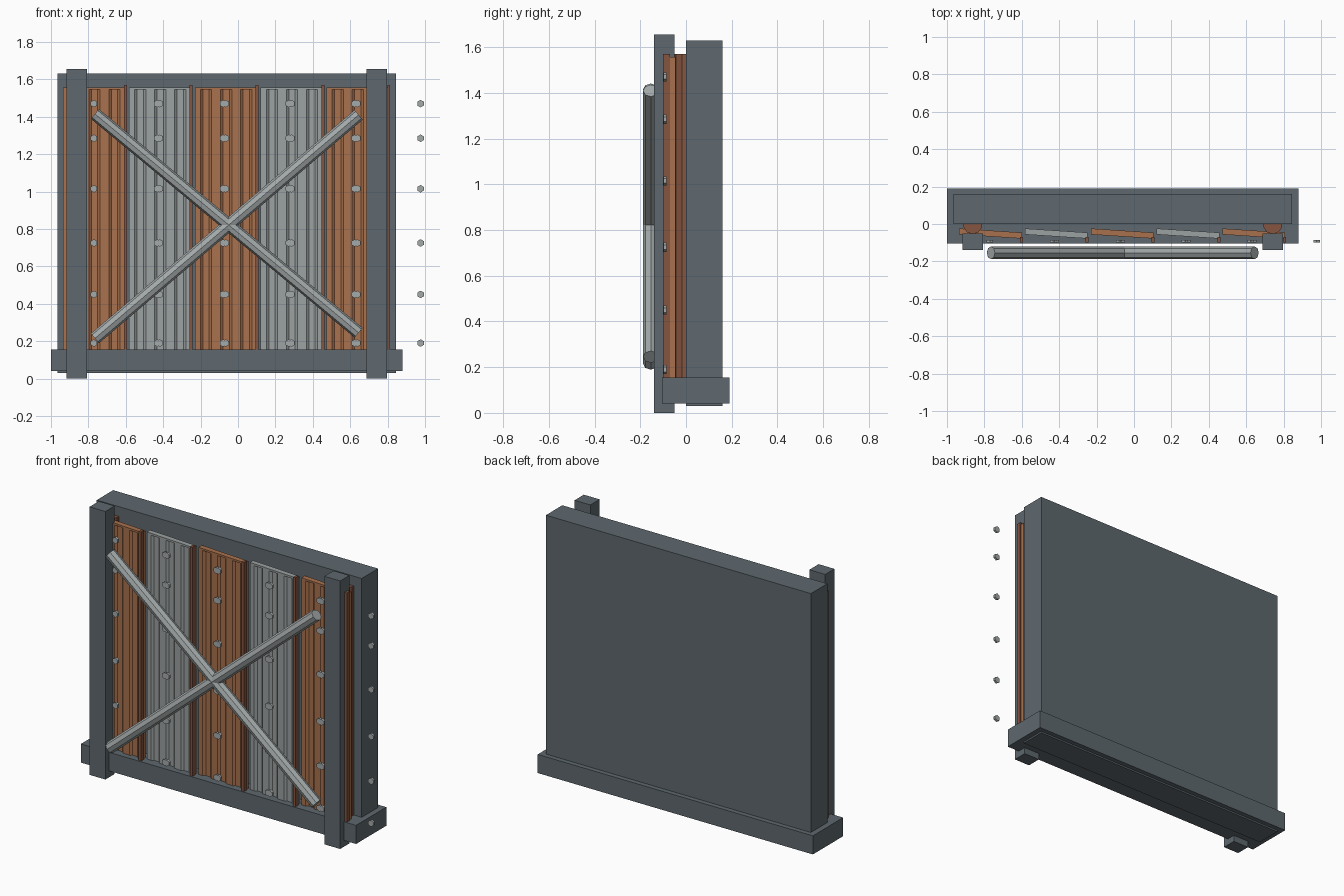
import bpy, bmesh, math
from mathutils import Vector

if "Cube" in bpy.data.objects:
    bpy.data.objects.remove(bpy.data.objects["Cube"])


def material(name, rgb):
    m = bpy.data.materials.new(name)
    m.diffuse_color = (*rgb, 1)
    m.use_nodes = True
    m.node_tree.nodes["Principled BSDF"].inputs["Base Color"].default_value = m.diffuse_color
    return m


FRAME = material("slate_frame", (0.112, 0.140, 0.156))
RUST = material("rust_orange", (0.400, 0.165, 0.075))
DARK_RUST = material("dark_rust", (0.235, 0.090, 0.050))
STEEL = material("grey_steel", (0.330, 0.355, 0.355))
TUBE = material("light_steel", (0.370, 0.400, 0.400))


def finish(name, bm, mat):
    bmesh.ops.recalc_face_normals(bm, faces=bm.faces)
    me = bpy.data.meshes.new(name)
    bm.to_mesh(me)
    bm.free()
    me.materials.append(mat)
    ob = bpy.data.objects.new(name, me)
    bpy.context.collection.objects.link(ob)
    return ob


def box(name, x, y, z, mat):
    bm = bmesh.new()
    bmesh.ops.create_cube(bm, size=1)
    for v in bm.verts:
        v.co = [r[0] if c < 0 else r[1] for c, r in zip(v.co, (x, y, z))]
    return finish(name, bm, mat)


def prism(name, outline, z0, z1, mat):
    """Extrude an xy outline upward."""
    bm = bmesh.new()
    face = bm.faces.new([bm.verts.new((x, y, z0)) for x, y in outline])
    top = bmesh.ops.extrude_face_region(bm, geom=[face])["geom"]
    for v in top:
        if isinstance(v, bmesh.types.BMVert):
            v.co.z = z1
    return finish(name, bm, mat)


def rod(name, a, b, radius, sides, mat):
    a, b = Vector(a), Vector(b)
    bpy.ops.mesh.primitive_cylinder_add(vertices=sides, radius=radius,
                                        depth=(b - a).length, location=(a + b) / 2)
    ob = bpy.context.object
    ob.name = name
    ob.rotation_euler = (b - a).to_track_quat('Z', 'Y').to_euler()
    ob.data.materials.append(mat)
    return ob


# Back wall, base beam and front posts
box("back_wall", (-0.965, 0.845), (0, 0.16), (0.03, 1.63), FRAME)
box("base_beam", (-1.0, 0.88), (-0.105, 0.19), (0.04, 0.155), FRAME)
for side, cx in (("left", -0.862), ("right", 0.742)):
    box(side + "_post", (cx - 0.054, cx + 0.054), (-0.14, -0.05), (0, 1.655), FRAME)
    # Round batten between post and wall
    rod(side + "_batten", (cx, -0.002, 0.1), (cx, -0.002, 1.57), 0.052, 10, DARK_RUST)

# Corrugated sheets, each leaning forward towards its right edge
PITCH, WIDTH, THICK = 0.352, 0.335, 0.032
BOLT_HEIGHTS = (0.19, 0.45, 0.725, 1.015, 1.285, 1.47)
for k in range(5):
    x0 = -0.935 + k * PITCH
    mat = STEEL if k % 2 else RUST

    def lean(t):
        return -0.024 - 0.022 * t

    # Front of the sheet: three shallow grooves
    front = [(0, 0)]
    for g in (0.18, 0.5, 0.82):
        front += [(g - 0.09, 0), (g - 0.05, 0.012), (g + 0.05, 0.012), (g + 0.09, 0)]
    front.append((1, 0))
    outline = [(x0 + t * WIDTH, lean(t) - THICK + d) for t, d in front]
    outline += [(x0 + WIDTH, lean(1)), (x0, lean(0))]
    prism(f"sheet_{k + 1}", outline, 0.1, 1.545, mat)
    cap = [(x0, lean(0) - THICK), (x0 + WIDTH, lean(1) - THICK),
           (x0 + WIDTH, lean(1)), (x0, lean(0))]
    prism(f"sheet_cap_{k + 1}", cap, 1.545, 1.557, mat)

    # Seam strip at the right edge
    xs = x0 + WIDTH - 0.002
    box(f"seam_strip_{k + 1}", (xs - 0.008, xs + 0.008), (-0.1, -0.07), (0.1, 1.57), DARK_RUST)

    # Two columns of bolts per sheet
    for col, bx in enumerate((-0.77, -0.432)):
        for row, z in enumerate(BOLT_HEIGHTS):
            x = bx + k * PITCH
            rod(f"bolt_{k + 1}_{col + 1}_{row + 1}", (x, -0.099, z), (x, -0.085, z),
                0.02, 6, TUBE)

# Crossed brace tubes
rod("falling_brace", (-0.765, -0.154, 1.415), (0.645, -0.154, 0.245), 0.034, 8, TUBE)
rod("rising_brace", (-0.765, -0.154, 0.215), (0.645, -0.154, 1.41), 0.034, 8, TUBE)
